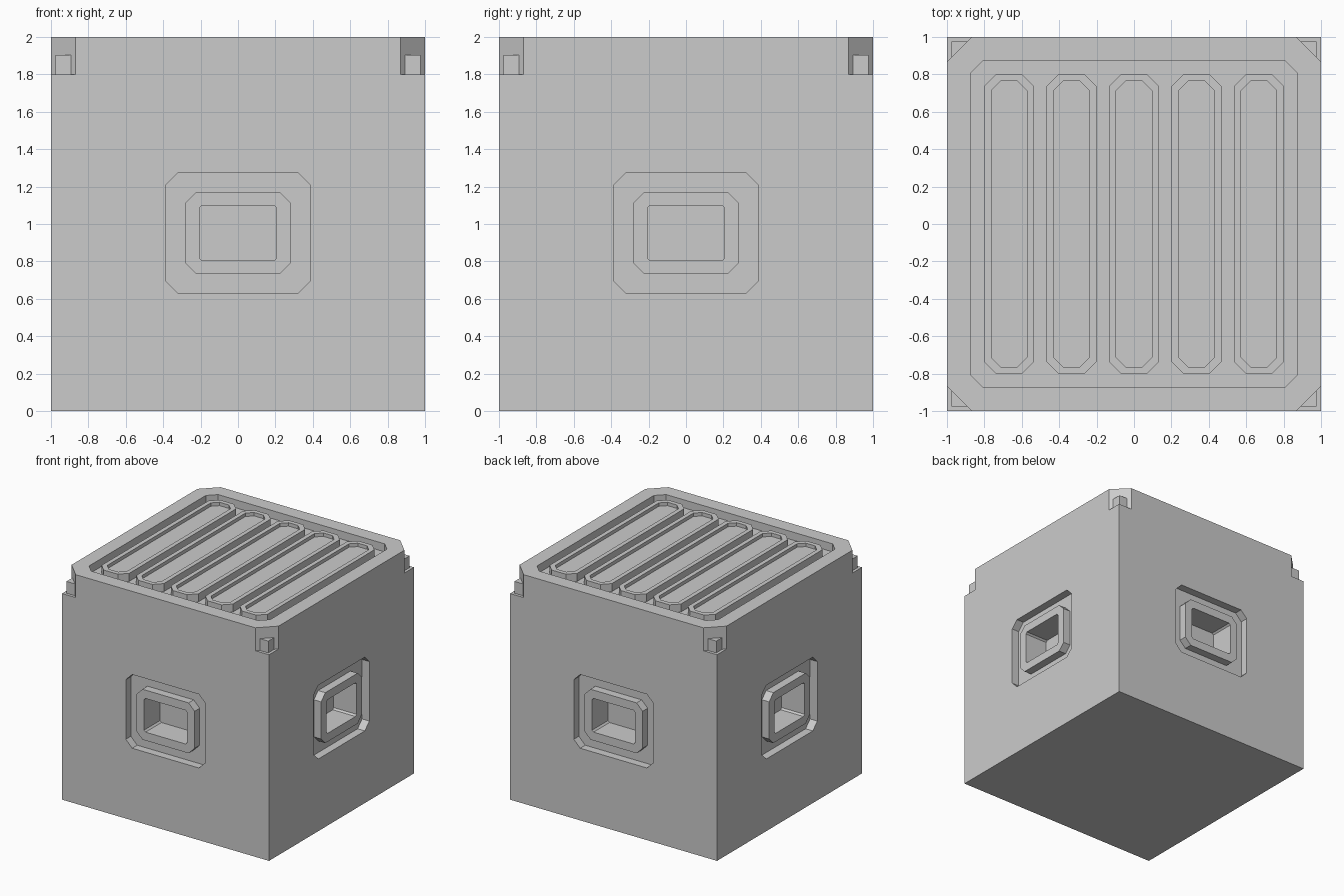
import bpy, bmesh
from math import pi
from mathutils import Matrix, Vector

if "Cube" in bpy.data.objects:
    bpy.data.objects.remove(bpy.data.objects["Cube"])


def octagon(hx, hy, c, z, cx=0, cy=0):
    pts = [(hx - c, -hy), (hx, c - hy), (hx, hy - c), (hx - c, hy),
           (c - hx, hy), (-hx, hy - c), (-hx, c - hy), (c - hx, -hy)]
    return [Vector((x + cx, y + cy, z)) for x, y in pts]


def loft(name, loops, ring=False, matrix=Matrix()):
    """Skin a stack of matching loops; capped, or closed on itself as a ring."""
    bm = bmesh.new()
    rows = [[bm.verts.new(matrix @ p) for p in loop] for loop in loops]
    n = len(rows[0])
    pairs = list(zip(rows, rows[1:]))
    if ring:
        pairs.append((rows[-1], rows[0]))
    else:
        bm.faces.new(rows[0][::-1])
        bm.faces.new(rows[-1])
    for a, b in pairs:
        for i in range(n):
            j = (i + 1) % n
            bm.faces.new((a[i], a[j], b[j], b[i]))
    bmesh.ops.recalc_face_normals(bm, faces=bm.faces)
    mesh = bpy.data.meshes.new(name)
    bm.to_mesh(mesh)
    bm.free()
    obj = bpy.data.objects.new(name, mesh)
    bpy.context.collection.objects.link(obj)
    return obj


def cut(target, cutter):
    mod = target.modifiers.new("cut", 'BOOLEAN')
    mod.operation = 'DIFFERENCE'
    mod.solver = 'EXACT'
    mod.object = cutter
    bpy.context.view_layer.objects.active = target
    bpy.ops.object.modifier_apply(modifier=mod.name)
    bpy.data.objects.remove(cutter, do_unlink=True)


def rect(x0, x1, y0, y1, z):
    return [Vector(p) for p in ((x0, y0, z), (x1, y0, z), (x1, y1, z), (x0, y1, z))]


# Main cube
body = loft("crate_body", [rect(-1, 1, -1, 1, 0), rect(-1, 1, -1, 1, 2)])

# Sunken tray in the top
cut(body, loft("tray_cutter", [octagon(.875, .875, .07, 1.93),
                               octagon(.875, .875, .07, 2.1)]))

for k in range(4):
    turn = Matrix.Rotation(k * pi / 2, 4, 'Z')
    # local +z points out of the side face, with the surface at z = 0
    side = turn @ Matrix.Translation((0, -1, .952)) @ Matrix.Rotation(pi / 2, 4, 'X')

    # Trench around the socket frame, then the deep socket
    outer, inner = (.384, .322, .062), (.281, .22, .058)
    cut(body, loft("trench_cutter", [octagon(*outer, -.07), octagon(*outer, .1),
                                     octagon(*inner, .1), octagon(*inner, -.07)],
                   ring=True, matrix=side))
    hole = (.207, .147, .014)
    cut(body, loft("socket_cutter", [octagon(*hole, -.22), octagon(*hole, .1)],
                   matrix=side))

    # Notched top corner with a small block sitting in it
    tri = [(.768, 1.1), (1.1, .768), (1.1, 1.1)]
    cut(body, loft("corner_cutter", [[Vector((x, y, z)) for x, y in tri]
                                     for z in (1.8, 2.1)], matrix=turn))
    loft("corner_block", [rect(.89, .975, .89, .975, z) for z in (1.8, 1.903)],
         matrix=turn)

# Five long bars in the tray, each with a shallow hollow on top
for i in range(5):
    x = (i - 2) * .334
    loft("top_bar", [octagon(.133, .802, .065, 1.93, x), octagon(.133, .802, .065, 2, x),
                     octagon(.095, .764, .05, 2, x), octagon(.095, .764, .05, 1.97, x)])
